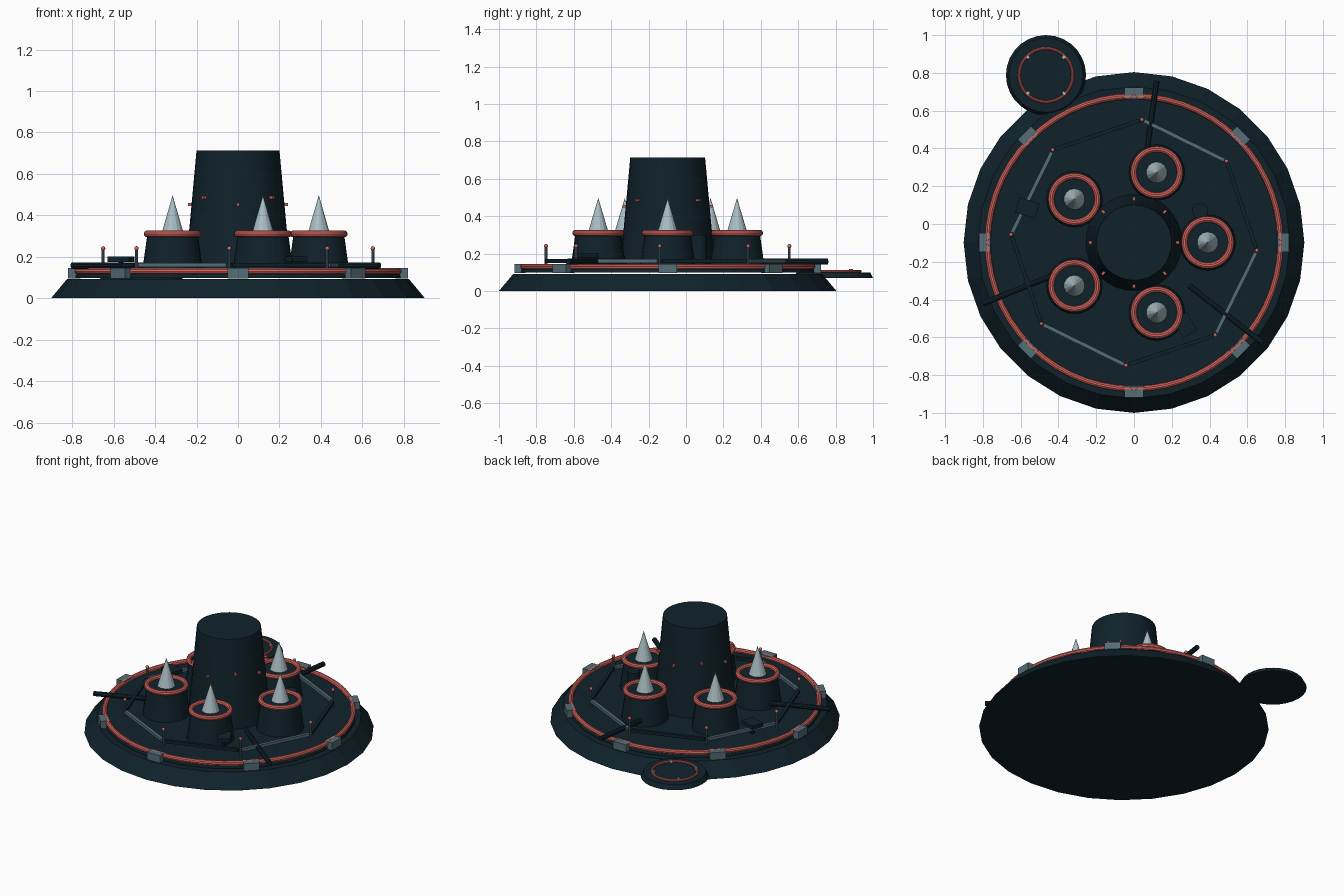
import bpy
from math import sin, cos, pi, radians, atan2, hypot
from mathutils import Vector

cube = bpy.data.objects.get("Cube")
if cube:
    bpy.data.objects.remove(cube, do_unlink=True)

CY = -0.098          # centre of the round platform
DECK = 0.12          # height of the deck surface


def material(name, rgb):
    m = bpy.data.materials.new(name)
    m.use_nodes = True
    m.diffuse_color = (*rgb, 1)
    m.node_tree.nodes["Principled BSDF"].inputs["Base Color"].default_value = (*rgb, 1)
    return m


dark = material("dark navy", (0.005, 0.016, 0.024))
coral = material("coral red", (0.68, 0.13, 0.11))
steel = material("steel grey", (0.09, 0.155, 0.185))
pale = material("pale metal", (0.40, 0.52, 0.56))


def finish(name, mat, smooth=False):
    ob = bpy.context.object
    ob.name = ob.data.name = name
    ob.data.materials.append(mat)
    if smooth:
        bpy.ops.object.shade_smooth_by_angle(angle=radians(35))
    return ob


def frustum(name, mat, x, y, z0, z1, r0, r1, sides=24, smooth=False):
    bpy.ops.mesh.primitive_cone_add(vertices=sides, radius1=r0, radius2=r1,
                                    depth=z1 - z0, location=(x, y, (z0 + z1) / 2))
    return finish(name, mat, smooth)


def box(name, mat, loc, size, turn=0.0):
    bpy.ops.mesh.primitive_cube_add(size=1, location=loc, rotation=(0, 0, turn))
    bpy.context.object.scale = size
    return finish(name, mat)


def ring(name, mat, x, y, z, major, minor, segments=48):
    bpy.ops.mesh.primitive_torus_add(location=(x, y, z), major_radius=major,
                                     minor_radius=minor, major_segments=segments,
                                     minor_segments=10)
    return finish(name, mat, True)


def rod(name, mat, a, b, r, sides=10):
    a, b = Vector(a), Vector(b)
    bpy.ops.mesh.primitive_cylinder_add(vertices=sides, radius=r, depth=(b - a).length,
                                        location=(a + b) / 2)
    bpy.context.object.rotation_euler = (b - a).to_track_quat('Z', 'Y').to_euler()
    return finish(name, mat, True)


def polar(r, angle, z):
    return Vector((r * cos(angle), CY + r * sin(angle), z))


# Platform, floating deck and rim ring
frustum("platform", dark, 0, CY, 0, 0.092, 0.902, 0.825, 28)
frustum("deck", dark, 0, CY, 0.098, DECK, 0.79, 0.785, 28)
ring("rim_ring", coral, 0, CY, 0.13, 0.775, 0.016, 56)

# Clamps around the rim
for i in range(8):
    a = i * pi / 4
    box(f"rim_clamp_{i + 1}", steel, polar(0.79, a, 0.12), (0.06, 0.1, 0.05), a)

# Central tower with small lamps
frustum("tower", dark, 0, CY, DECK, 0.713, 0.255, 0.2, 32, True)
for i in range(8):
    a = i * pi / 4
    z = 0.485 if i % 2 else 0.453
    box(f"tower_lamp_{i + 1}", coral, polar(0.23, a, z), (0.022, 0.014, 0.014), a)

# Five turrets, each with a ring and a spike
for i in range(5):
    x, y, _ = polar(0.39, i * 2 * pi / 5, 0)
    frustum(f"turret_{i + 1}", dark, x, y, DECK, 0.308, 0.148, 0.122, 24, True)
    ring(f"turret_ring_{i + 1}", coral, x, y, 0.31, 0.123, 0.0165, 32)
    frustum(f"spike_{i + 1}", pale, x, y, 0.305, 0.497, 0.057, 0, 14)

# Fence posts with lamps, joined by low rails of alternating colour
corners = [polar(0.652, radians(-3.7 + 45 * i), 0) for i in range(8)]
for i, p in enumerate(corners):
    q = corners[(i + 1) % 8]
    rod(f"post_{i + 1}", steel, (p.x, p.y, DECK), (p.x, p.y, 0.235), 0.007, 8)
    bpy.ops.mesh.primitive_uv_sphere_add(segments=10, ring_count=6, radius=0.011,
                                         location=(p.x, p.y, 0.24))
    finish(f"post_lamp_{i + 1}", coral, True)
    mid = (p + q) / 2
    d = q - p
    box(f"rail_{i + 1}", steel if i % 2 else dark, (mid.x, mid.y, 0.16),
        (d.length * 0.95, 0.02, 0.02), atan2(d.y, d.x))

# Three radial pipes reaching over the rim
for i in range(3):
    a = radians(82 + 120 * i)
    rod(f"radial_pipe_{i + 1}", dark, polar(0.37, a, 0.157), polar(0.865, a, 0.157), 0.016)

# Raised panels on short legs and a vent pipe
for i, (x, y) in enumerate([(-0.565, 0.085), (0.27, -0.535)]):
    a = atan2(y - CY, x)
    box(f"panel_{i + 1}", dark, (x, y, 0.188), (0.11, 0.085, 0.025), a)
    rod(f"panel_leg_{i + 1}", dark, (x, y, DECK), (x, y, 0.18), 0.012)
frustum("vent_pipe", dark, 0.35, 0.07, DECK, 0.3, 0.042, 0.042, 16, True)

# Landing pad beside the platform
PX, PY = -0.466, 0.788
frustum("landing_pad", dark, PX, PY, 0.07, 0.1, 0.212, 0.196, 28)
ring("pad_ring", coral, PX, PY, 0.105, 0.142, 0.008, 40)
for i in range(4):
    a = pi / 4 + i * pi / 2
    box(f"pad_light_{i + 1}", pale, (PX + 0.134 * cos(a), PY + 0.134 * sin(a), 0.108),
        (0.016, 0.016, 0.02), a)
